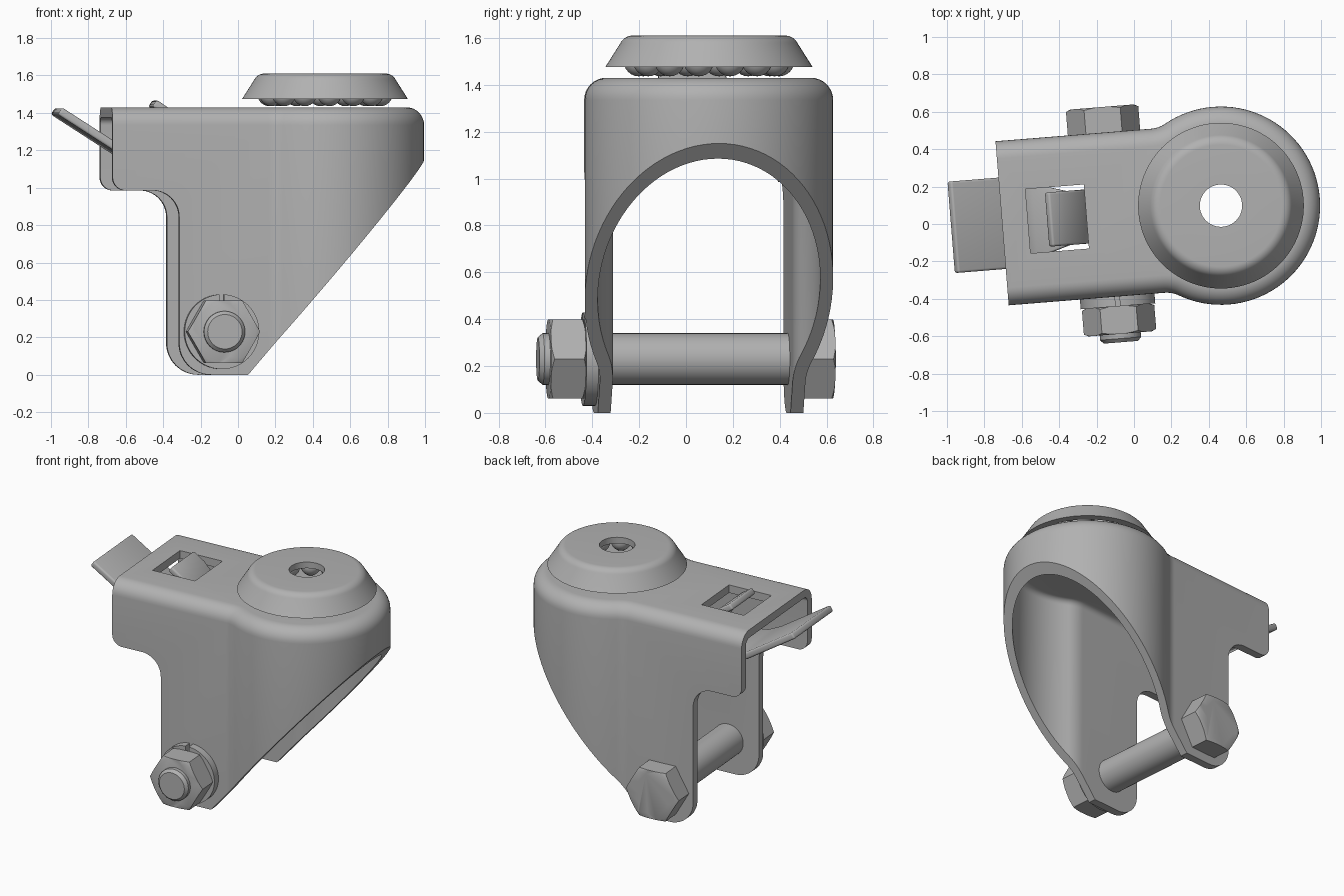
import bpy, bmesh
from math import pi, sin, cos, sqrt, atan2, radians
from mathutils import Matrix, Vector

if "Cube" in bpy.data.objects:
    bpy.data.objects.remove(bpy.data.objects["Cube"])

steel = bpy.data.materials.new("steel_grey")
steel.use_nodes = True
grey = (0.44, 0.44, 0.44, 1)
steel.diffuse_color = grey
steel.node_tree.nodes["Principled BSDF"].inputs["Base Color"].default_value = grey

# Everything is built around the swivel axis, then turned into place
PLACE = Matrix.Translation((0.465, 0.098, 0)) @ Matrix.Rotation(radians(4.6), 4, 'Z')
BOLT = Matrix.Translation((-0.592, 0, 0.23)) @ Matrix.Rotation(pi / 2, 4, 'X')


def finish(name, bm, matrix=Matrix()):
    bmesh.ops.remove_doubles(bm, verts=bm.verts, dist=1e-5)
    bmesh.ops.recalc_face_normals(bm, faces=bm.faces)
    bm.transform(matrix)
    mesh = bpy.data.meshes.new(name)
    bm.to_mesh(mesh)
    bm.free()
    mesh.materials.append(steel)
    obj = bpy.data.objects.new(name, mesh)
    bpy.context.collection.objects.link(obj)
    return obj


def loft(name, rings, loop=False, matrix=Matrix()):
    """Skin closed rings of points; cap the ends unless the rings loop."""
    bm = bmesh.new()
    rows = [[bm.verts.new(p) for p in ring] for ring in rings]
    pairs = list(zip(rows, rows[1:])) + ([(rows[-1], rows[0])] if loop else [])
    for a, b in pairs:
        for i in range(len(a)):
            j = (i + 1) % len(a)
            bm.faces.new((a[i], a[j], b[j], b[i]))
    if not loop:
        bm.faces.new(rows[0])
        bm.faces.new(rows[-1])
    return finish(name, bm, matrix)


def lathe(name, profile, n=64, loop=False, matrix=Matrix()):
    rings = [[(r * cos(2 * pi * i / n), r * sin(2 * pi * i / n), z) for i in range(n)]
             for r, z in profile]
    return loft(name, rings, loop, matrix)


def box(name, lo, hi, matrix=Matrix()):
    ring = [(lo[0], lo[1]), (hi[0], lo[1]), (hi[0], hi[1]), (lo[0], hi[1])]
    return loft(name, [[(x, y, z) for x, y in ring] for z in (lo[2], hi[2])], matrix=matrix)


def modify(obj, kind, **settings):
    mod = obj.modifiers.new(kind.lower(), kind)
    for key, value in settings.items():
        setattr(mod, key, value)
    bpy.context.view_layer.objects.active = obj
    bpy.ops.object.modifier_apply(modifier=mod.name)


def boolean(obj, cutter, operation='DIFFERENCE'):
    modify(obj, 'BOOLEAN', object=cutter, operation=operation, solver='EXACT')
    bpy.data.objects.remove(cutter)


def rounded(corners, steps=10):
    """Round each (x, z, radius) corner of a polygon."""
    out = []
    for i, (x, z, r) in enumerate(corners):
        p = Vector((x, z))
        if not r:
            out.append(p)
            continue
        u = (Vector(corners[i - 1][:2]) - p).normalized()
        v = (Vector(corners[(i + 1) % len(corners)][:2]) - p).normalized()
        half = u.angle(v) / 2
        centre = p + (u + v).normalized() * r / sin(half)
        tangent = r * cos(half) / sin(half)
        a, b = p + u * tangent - centre, p + v * tangent - centre
        for k in range(steps + 1):
            t = k / steps
            out.append(centre + (a * (1 - t) + b * t).normalized() * r)
    return out


# Fork plan: straight sides blending into a round nose
R, W, F, THICK, TOP = 0.53, 0.44, 0.15, 0.055, 1.43


def plan(inset, x_end, z):
    cx, cy = -sqrt((R + F) ** 2 - (W + F) ** 2), W + F
    join = atan2(cy, cx)
    half = [((R - inset) * cos(join * k / 32), (R - inset) * sin(join * k / 32))
            for k in range(33)]
    start, end = join - pi, -pi / 2
    for k in range(1, 9):
        a = start + (end - start) * k / 8
        half.append((cx + (F + inset) * cos(a), cy + (F + inset) * sin(a)))
    half.append((x_end, W - inset))
    return [(x, y, z) for x, y in half] + [(x, -y, z) for x, y in half[:0:-1]]


def fork_solid(name, inset, x_end, bottom, top, radius):
    rings = [plan(inset, x_end, bottom)]
    for k in range(9):
        a = pi / 2 * k / 8
        rings.append(plan(inset + radius * (1 - cos(a)), x_end, top - radius * (1 - sin(a))))
    return loft(name, rings)


fork = fork_solid("fork", 0, -1.3, -0.1, TOP, 0.095)
boolean(fork, fork_solid("cavity", THICK, -1.4, -0.2, TOP - THICK, 0.04))
side = rounded([(-1.174, 1.7, 0), (-1.174, 0.985, 0.07), (-0.817, 0.985, 0.14),
                (-0.817, 0, 0.17), (-0.447, 0, 0), (0.95, 1.644, 0)])
boolean(fork, loft("side_profile", [[(p.x, y, p.y) for p in side] for y in (-1, 1)]),
        'INTERSECT')
boolean(fork, lathe("swivel_hole", [(0.125, 1.2), (0.125, 1.6)]))
boolean(fork, box("latch_slot", (-1.035, -0.172, 1.2), (-0.722, 0.172, 1.6)))

# Dished bearing cover with a centre hole
cover_top = [(0.385 - 0.06 * (1 - cos(a)), 1.55 + 0.06 * sin(a))
             for a in [radians(25 + 65 * k / 8) for k in range(9)]]
cover = lathe("bearing_cover",
              [(0.443, 1.475)] + cover_top + [(0.113, 1.61), (0.113, 1.567),
                                              (0.335, 1.567), (0.355, 1.55), (0.395, 1.475)],
              n=96, loop=True)

# Ring of bearing balls
bm = bmesh.new()
for k in range(14):
    a = 2 * pi * (k + 0.5) / 14
    bmesh.ops.create_uvsphere(bm, u_segments=20, v_segments=12, radius=0.065,
                              matrix=Matrix.Translation((0.3 * cos(a), 0.3 * sin(a), 1.501)))
balls = finish("bearing_balls", bm)


# Hexagon parts with turned chamfers
def hexagon(name, z0, z1, both):
    r, c, b = 0.194, 0.17, 0.014
    obj = lathe(name, [(r, z0), (r, z1)], n=6, matrix=BOLT)
    start = [(c, z0), (r + 0.005, z0 + b)] if both else [(r + 0.005, z0)]
    boolean(obj, lathe("chamfer", start + [(r + 0.005, z1 - b), (c, z1)], matrix=BOLT),
            'INTERSECT')
    return obj


nut = hexagon("nut", 0.49, 0.64, True)
head = hexagon("bolt_head", 0.44, 0.577, False)
head.data.transform(Matrix.Scale(-1, 4, (0, 1, 0)))
head.data.flip_normals()
shaft = lathe("bolt_shaft", [(0.11, -0.46), (0.11, 0.665), (0.092, 0.685)], matrix=BOLT)

# Split spring washer
washer = lathe("spring_washer", [(0.2, 0.438), (0.2, 0.492), (0.108, 0.492), (0.108, 0.438)],
               loop=True, matrix=BOLT)
boolean(washer, box("split", (-0.012, 0.1, 0.4), (0.012, 0.3, 0.52), BOLT))

# Bent brake lever: (x, z, half width) along the strip
path = [(-1.44, 1.41, 0.245), (-1.09, 1.185, 0.245), (-1.05, 1.165, 0.245),
        (-1.0, 1.155, 0.2), (-0.82, 1.155, 0.145), (-0.755, 1.18, 0.145),
        (-0.73, 1.235, 0.145), (-0.75, 1.29, 0.145), (-0.85, 1.40, 0.145),
        (-0.925, 1.452, 0.145)]
rings = []
for i, (x, z, w) in enumerate(path):
    a, b = path[max(i - 1, 0)], path[min(i + 1, len(path) - 1)]
    n = Vector((a[1] - b[1], b[0] - a[0])).normalized() * 0.022
    rings.append([(x + s * n.x, t * w, z + s * n.y)
                  for s, t in ((1, 1), (1, -1), (-1, -1), (-1, 1))])
lever = loft("brake_lever", rings)
modify(lever, 'BEVEL', width=0.012, segments=3, limit_method='ANGLE', angle_limit=radians(60))

# Place and shade all parts
for obj in (fork, cover, balls, nut, head, shaft, washer, lever):
    obj.matrix_world = PLACE
    bpy.ops.object.select_all(action='DESELECT')
    obj.select_set(True)
    bpy.context.view_layer.objects.active = obj
    bpy.ops.object.shade_smooth_by_angle(angle=radians(30))
